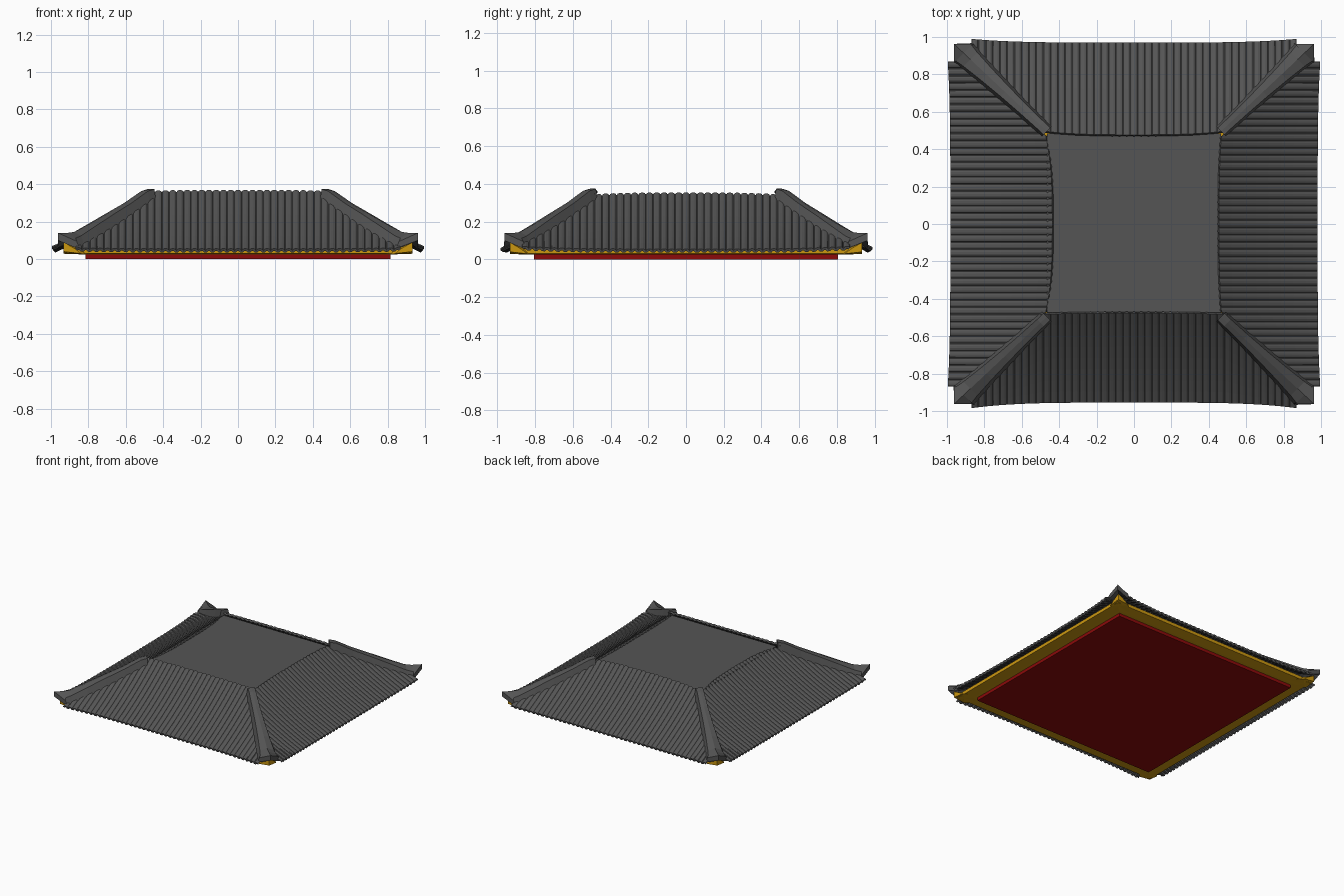
import bpy, math
from mathutils import Matrix

if "Cube" in bpy.data.objects:
    bpy.data.objects.remove(bpy.data.objects["Cube"])


def material(name, rgb):
    m = bpy.data.materials.new(name)
    m.diffuse_color = (*rgb, 1)
    m.use_nodes = True
    m.node_tree.nodes["Principled BSDF"].inputs["Base Color"].default_value = m.diffuse_color
    return m


TILE = material("dark_tile", (0.09, 0.09, 0.09))
GOLD = material("gold_trim", (0.6, 0.31, 0.005))
RED = material("red_base", (0.26, 0.003, 0.003))


def mesh_object(name, verts, faces, mat):
    me = bpy.data.meshes.new(name)
    me.from_pydata(verts, [], faces)
    me.materials.append(mat)
    ob = bpy.data.objects.new(name, me)
    bpy.context.collection.objects.link(ob)
    return ob


# Stack of rectangular layers, each (half x, half y, z)
def stack(name, layers, mat):
    v = [(sx * hx, sy * hy, z) for hx, hy, z in layers
         for sx, sy in ((-1, -1), (1, -1), (1, 1), (-1, 1))]
    top = 4 * (len(layers) - 1)
    f = [(3, 2, 1, 0), (top, top + 1, top + 2, top + 3)]
    f += [(b + i, b + (i + 1) % 4, b + 4 + (i + 1) % 4, b + 4 + i)
          for b in range(0, top, 4) for i in range(4)]
    return mesh_object(name, v, f, mat)


# Ribbed tile slope: rounded rib profile swept down a concave, corner-lifted curve
RIBS, HALF, ROWS = 45, 0.872, 9
RIB = ((0.05, 0), (0.14, 0.6), (0.36, 1), (0.64, 1), (0.86, 0.6), (0.95, 0))


def tile_slope(name, angle, eave, flare, inner, bow, top_z):
    pitch = 2 * HALF / RIBS
    cols = [(-HALF + (i + u) * pitch, h) for i in range(RIBS) for u, h in RIB]
    verts, faces = [], []
    for x, h in cols:
        k = abs(x) / HALF
        y0 = eave + flare * k ** 4
        y1 = max(inner + bow * min(1, abs(x) / 0.47) ** 3, abs(x))
        for r in range(ROWS):
            y = y0 + (y1 - y0) * r / (ROWS - 1)
            t = (eave - y) / (eave - inner)
            z = 0.047 + (top_z - 0.056) * (0.8 * t + 0.2 * t * abs(t))
            z += 0.02 * k ** 4 * (1 - t) + 0.009 * h
            verts.append((x, -y, z))
    for c in range(len(cols) - 1):
        for r in range(ROWS - 1):
            a = c * ROWS + r
            faces.append((a, a + ROWS, a + ROWS + 1, a + 1))
    ob = mesh_object(name, verts, faces, TILE)
    ob.data.transform(Matrix.Rotation(angle, 4, 'Z'))
    sol = ob.modifiers.new("thickness", 'SOLIDIFY')
    sol.thickness = 0.014
    sol.offset = -1
    return ob


tile_slope("front_tiles", 0, 0.955, 0.03, 0.477, 0.005, 0.37)
tile_slope("right_tiles", math.pi / 2, 0.982, 0.014, 0.455, 0.012, 0.355)
tile_slope("back_tiles", math.pi, 0.97, 0.02, 0.477, 0.018, 0.37)
tile_slope("left_tiles", -math.pi / 2, 0.982, 0.014, 0.437, 0.035, 0.355)


# Diagonal beam; stations are (d, half top, half bottom, crest z, shoulder z,
# side bottom z, middle bottom z), and the outer end is mitred to a square corner
def corner_beam(name, stations, mat, sx, sy):
    verts, faces = [], []
    n = len(stations)
    for i, (d, wt, wb, zc, zs, zb, zm) in enumerate(stations):
        skew = 0.03 * (0.963 - d) / 0.49
        for o, z in ((-wb, zb), (-wt, zs), (0, zc), (wt, zs), (wb, zb), (0, zm)):
            e = d - abs(o) if i == n - 1 else d
            verts.append((sx * (e + o), sy * (e - o + skew), z))
    for i in range(n - 1):
        for j in range(6):
            a, b = i * 6 + j, i * 6 + (j + 1) % 6
            faces.append((a, b, b + 6, a + 6))
    for s, flip in ((0, 1), ((n - 1) * 6, -1)):
        faces += [(s, s + 1, s + 2, s + 5)[::flip], (s + 2, s + 3, s + 4, s + 5)[::flip]]
    if sx * sy > 0:
        faces = [f[::-1] for f in faces]
    mesh_object(name, verts, faces, mat)


RIDGE = [(0.465, 0.018, 0.026, 0.376, 0.374, 0.32, 0.32),
         (0.50, 0.018, 0.028, 0.365, 0.363, 0.30, 0.30),
         (0.59, 0.02, 0.032, 0.303, 0.299, 0.23, 0.23),
         (0.69, 0.024, 0.038, 0.246, 0.239, 0.17, 0.17),
         (0.79, 0.03, 0.044, 0.189, 0.177, 0.115, 0.125),
         (0.875, 0.037, 0.051, 0.145, 0.125, 0.075, 0.103),
         (0.91, 0.042, 0.054, 0.14, 0.112, 0.06, 0.097),
         (0.963, 0.05, 0.06, 0.14, 0.095, 0.05, 0.10)]
RAFTER = [(0.78, 0.03, 0.04, 0.05, 0.045, 0.026, 0.026),
          (0.88, 0.03, 0.045, 0.075, 0.055, 0.028, 0.028),
          (0.932, 0.03, 0.045, 0.09, 0.055, 0.03, 0.04)]
for sx, side in ((-1, "left"), (1, "right")):
    for sy, end in ((-1, "front"), (1, "back")):
        corner_beam(f"hip_ridge_{end}_{side}", RIDGE, TILE, sx, sy)
        corner_beam(f"corner_rafter_{end}_{side}", RAFTER, GOLD, sx, sy)

# Flat deck, gold eave board and red base
stack("top_deck", [(0.465, 0.485, 0.32), (0.465, 0.485, 0.335)], TILE)
stack("eave_board", [(0.84, 0.83, 0.025), (0.918, 0.91, 0.03), (0.918, 0.91, 0.056)], GOLD)
stack("base_panel", [(0.815, 0.805, 0.0), (0.815, 0.805, 0.028)], RED)
